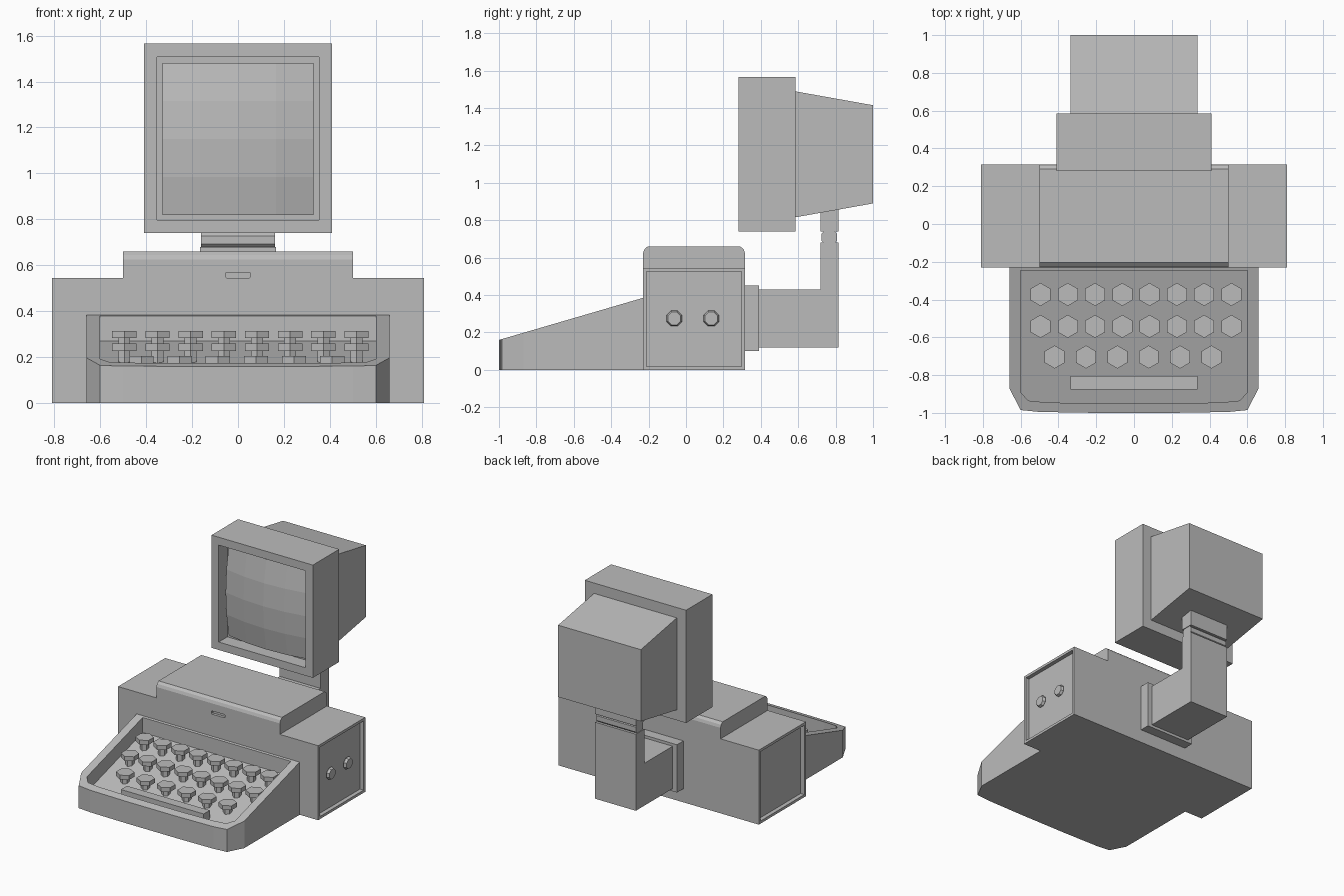
import bpy, bmesh, math
from mathutils import Matrix

if "Cube" in bpy.data.objects:
    bpy.data.objects.remove(bpy.data.objects["Cube"])

grey = bpy.data.materials.new("plain grey")
grey.diffuse_color = (0.5, 0.5, 0.5, 1)
grey.use_nodes = True
grey.node_tree.nodes["Principled BSDF"].inputs["Base Color"].default_value = grey.diffuse_color


def finish(name, bm):
    bmesh.ops.recalc_face_normals(bm, faces=bm.faces)
    mesh = bpy.data.meshes.new(name)
    bm.to_mesh(mesh)
    bm.free()
    mesh.materials.append(grey)
    obj = bpy.data.objects.new(name, mesh)
    bpy.context.collection.objects.link(obj)
    return obj


def skin(name, a, b):
    """Solid joining two matching outlines."""
    bm = bmesh.new()
    va = [bm.verts.new(p) for p in a]
    vb = [bm.verts.new(p) for p in b]
    bm.faces.new(va)
    bm.faces.new(vb)
    n = len(va)
    for i in range(n):
        j = (i + 1) % n
        bm.faces.new((va[i], va[j], vb[j], vb[i]))
    return finish(name, bm)


def side_profile(name, half_width, pts):
    """Extrude a (y, z) outline across x."""
    return skin(name, [(-half_width, y, z) for y, z in pts],
                [(half_width, y, z) for y, z in pts])


def box(name, x, y0, y1, z0, z1):
    return side_profile(name, x, [(y0, z0), (y1, z0), (y1, z1), (y0, z1)])


def ngon(cx, cy, r, n, phase):
    return [(cx + r * math.cos(phase + math.tau * i / n),
             cy + r * math.sin(phase + math.tau * i / n)) for i in range(n)]


def cut(obj, cutter):
    mod = obj.modifiers.new("cut", 'BOOLEAN')
    mod.operation = 'DIFFERENCE'
    mod.solver = 'EXACT'
    mod.object = cutter
    cutter.hide_render = True
    cutter.hide_viewport = True


def inset(obj, axis, signs, thickness, depth):
    """Recess the faces that point along an axis."""
    bm = bmesh.new()
    bm.from_mesh(obj.data)
    bm.normal_update()
    for s in signs:
        faces = [f for f in bm.faces if f.normal[axis] * s > 0.9]
        bmesh.ops.inset_region(bm, faces=faces, thickness=thickness)
        inner = bmesh.ops.extrude_face_region(bm, geom=faces)["geom"]
        bmesh.ops.delete(bm, geom=faces, context='FACES_ONLY')
        for v in inner:
            if isinstance(v, bmesh.types.BMVert):
                v.co[axis] -= s * depth
    bmesh.ops.recalc_face_normals(bm, faces=bm.faces)
    bm.to_mesh(obj.data)
    bm.free()


# main case with recessed end panels
case = box("case", 0.81, -0.23, 0.315, 0, 0.545)
inset(case, 0, (1, -1), 0.027, 0.03)

# dials on the right end panel
for y in (-0.063, 0.135):
    ring = ngon(y, 0.275, 0.03, 8, 0.39)
    skin("dial_stem", [(0.775, *p) for p in ring], [(0.795, *p) for p in ring])
    skin("dial_cap", [(0.79, *p) for p in ngon(y, 0.275, 0.045, 8, 0.39)],
         [(0.809, *p) for p in ngon(y, 0.275, 0.037, 8, 0.39)])

# raised lid with chamfered long edges and a finger slot
lid = side_profile("lid", 0.5, [(-0.23, 0.545), (0.315, 0.545), (0.315, 0.625), (0.308, 0.645),
                                (0.29, 0.66), (-0.205, 0.66), (-0.222, 0.645), (-0.23, 0.625)])
slot = [(-0.055, 0.551), (-0.049, 0.546), (0.049, 0.546), (0.055, 0.551),
        (0.055, 0.565), (0.049, 0.57), (-0.049, 0.57), (-0.055, 0.565)]
cut(lid, skin("slot_cutter", [(x, -0.25, z) for x, z in slot], [(x, -0.21, z) for x, z in slot]))


# sloped keyboard housing with a sunken tray
def slope(y):
    return 0.385 + (y + 0.23) * 0.292


def mirrored(half):
    return half + [(-x, y) for x, y in reversed(half)]


outer = mirrored([(0.66, -0.23), (0.66, -0.87), (0.6, -0.985), (0.5, -0.995), (0.2, -1.0)])
inner = mirrored([(0.6, -0.245), (0.6, -0.89), (0.56, -0.935), (0.46, -0.945), (0.2, -0.95)])
housing = skin("keyboard_housing", [(x, y, 0) for x, y in outer],
               [(x, y, slope(y)) for x, y in outer])
cut(housing, skin("tray_cutter", [(x, y, slope(y) - 0.11) for x, y in inner],
                  [(x, y, slope(y) + 0.2) for x, y in inner]))

# hexagonal keys on stems
rows = [(-0.373, -0.495, 0.1444, 8, 0.315), (-0.542, -0.495, 0.1444, 8, 0.26),
        (-0.704, -0.42, 0.166, 6, 0.205)]
for y, x0, step, count, top in rows:
    for i in range(count):
        x = x0 + i * step
        stem = ngon(x, y, 0.03, 6, math.pi / 6)
        cap = ngon(x, y, 0.061, 6, math.pi / 6)
        skin("key_stem", [(*p, slope(y) - 0.125) for p in stem], [(*p, top - 0.02) for p in stem])
        skin("key_cap", [(*p, top - 0.032) for p in cap], [(*p, top) for p in cap])
box("space_bar", 0.335, -0.875, -0.805, 0.07, 0.165)

# rear bracket and bent arm
box("arm_plate", 0.2, 0.31, 0.39, 0.1, 0.45)
side_profile("arm", 0.165, [(0.38, 0.12), (0.815, 0.12), (0.815, 0.68), (0.718, 0.68),
                            (0.718, 0.43), (0.38, 0.43)])
side_profile("hinge", 0.16, ngon(0.766, 0.71, 0.046, 8, math.pi / 8))
box("monitor_mount", 0.165, 0.718, 0.815, 0.74, 0.9)

# monitor shell with screen opening
shell = box("monitor_shell", 0.41, 0.28, 0.585, 0.74, 1.565)
inset(shell, 1, (-1,), 0.082, 0.1)
skin("monitor_back", [(-0.335, 0.58, 0.815), (0.335, 0.58, 0.815), (0.335, 0.58, 1.49), (-0.335, 0.58, 1.49)],
     [(-0.335, 1, 0.89), (0.335, 1, 0.89), (0.335, 1, 1.415), (-0.335, 1, 1.415)])

# bulging faceted screen
bm = bmesh.new()
bmesh.ops.create_grid(bm, x_segments=4, y_segments=4, size=1)
for v in bm.verts:
    u, w = v.co.x, v.co.y
    v.co = (u * 0.329, 0.29 + 0.037 * (u * u + w * w), 1.15 + w * 0.33)
bm.normal_update()
if sum(f.normal.y for f in bm.faces) > 0:
    bmesh.ops.reverse_faces(bm, faces=bm.faces)
mesh = bpy.data.meshes.new("screen")
bm.to_mesh(mesh)
bm.free()
mesh.materials.append(grey)
bpy.context.collection.objects.link(bpy.data.objects.new("screen", mesh))
